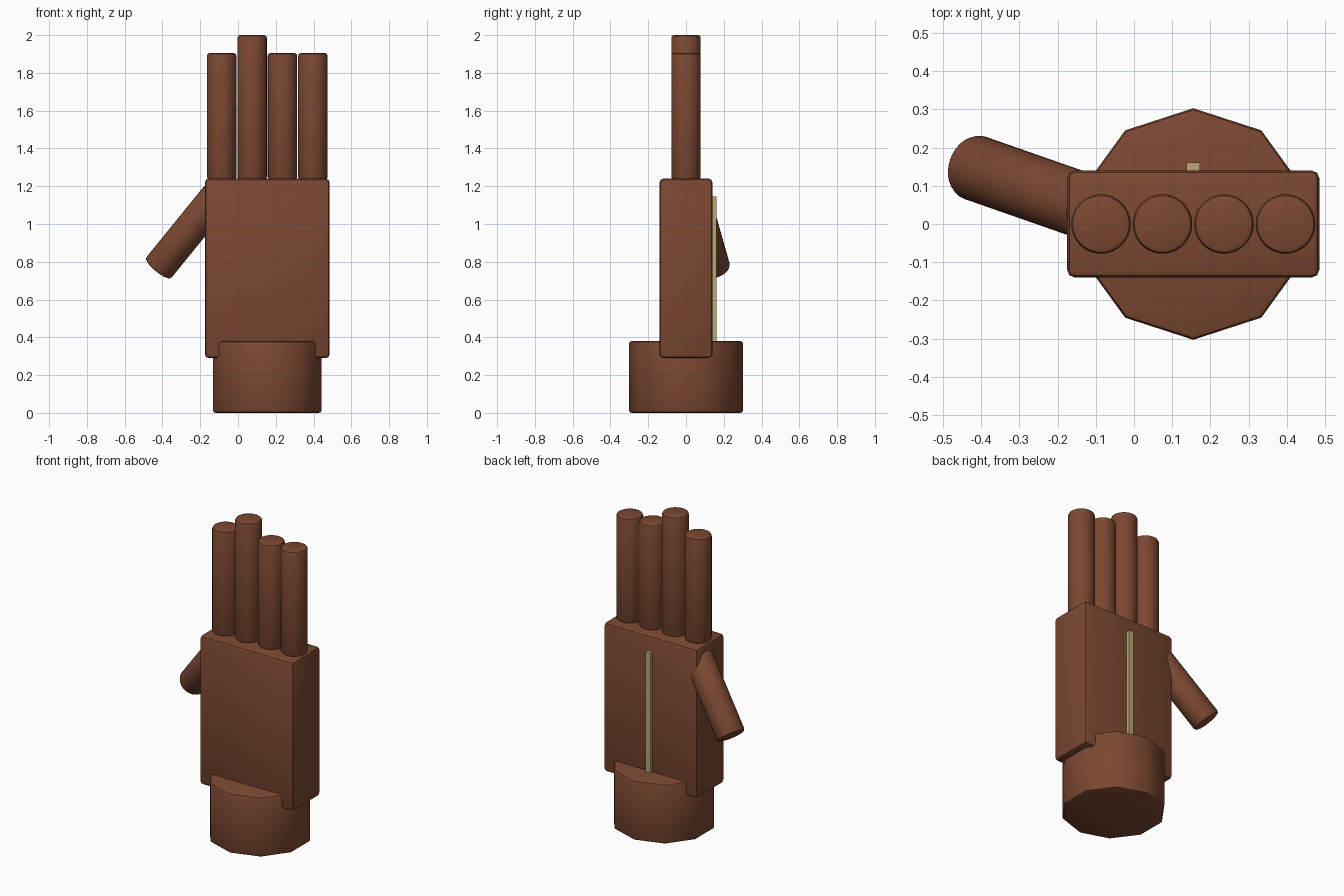
import bpy
from math import pi, radians
from mathutils import Vector

if "Cube" in bpy.data.objects:
    bpy.data.objects.remove(bpy.data.objects["Cube"], do_unlink=True)


def make_material(name, color):
    mat = bpy.data.materials.new(name)
    mat.use_nodes = True
    mat.diffuse_color = (*color, 1)
    mat.node_tree.nodes["Principled BSDF"].inputs["Base Color"].default_value = (*color, 1)
    return mat


leather = make_material("brown leather", (0.2, 0.064, 0.031))
thread = make_material("tan stitching", (0.5, 0.39, 0.18))


def finish(name, mat, bevel):
    """Name, colour, round off and smooth the active object."""
    obj = bpy.context.object
    obj.name = name
    obj.data.materials.append(mat)
    if bevel:
        mod = obj.modifiers.new("Rounded edges", "BEVEL")
        mod.width = bevel
        mod.segments = 2
        mod.limit_method = "ANGLE"
        mod.angle_limit = radians(40)
        bpy.ops.object.modifier_apply(modifier=mod.name)
    bpy.ops.object.shade_smooth_by_angle(angle=radians(40))
    return obj


def box(name, center, size, mat, bevel=0):
    bpy.ops.mesh.primitive_cube_add(size=1, location=center)
    bpy.context.object.scale = size
    bpy.ops.object.transform_apply(location=False, rotation=False, scale=True)
    return finish(name, mat, bevel)


def tube(name, start, end, radius, sides, bevel):
    """Solid cylinder running between two points."""
    start, end = Vector(start), Vector(end)
    axis = end - start
    bpy.ops.mesh.primitive_cylinder_add(
        vertices=sides, radius=radius, depth=axis.length,
        location=(start + end) / 2,
        rotation=axis.to_track_quat("Z", "Y").to_euler())
    return finish(name, leather, bevel)


HAND_X = 0.155

# Ten-sided cuff, with a corner at the front and at the back
tube("cuff", (HAND_X, 0, 0), (HAND_X, 0, 0.38), 0.303, 10, 0.015)

# Palm block
box("palm", (HAND_X, 0, 0.765), (0.66, 0.28, 0.95), leather, 0.02)

# Four fingers, the second one longest
for i, top in enumerate((1.905, 2.0, 1.905, 1.905)):
    x = HAND_X + (i - 1.5) * 0.161
    tube(f"finger_{i + 1}", (x, 0, 1.235), (x, 0, top), 0.078, 32, 0.014)

# Thumb slanting down and back from the side of the palm
tube("thumb", (-0.425, 0.15, 0.762), (-0.11, 0.04, 1.15), 0.086, 32, 0.014)

# Raised seam on the back of the hand
box("back_seam", (HAND_X, 0.148, 0.745), (0.035, 0.026, 0.8), thread)
